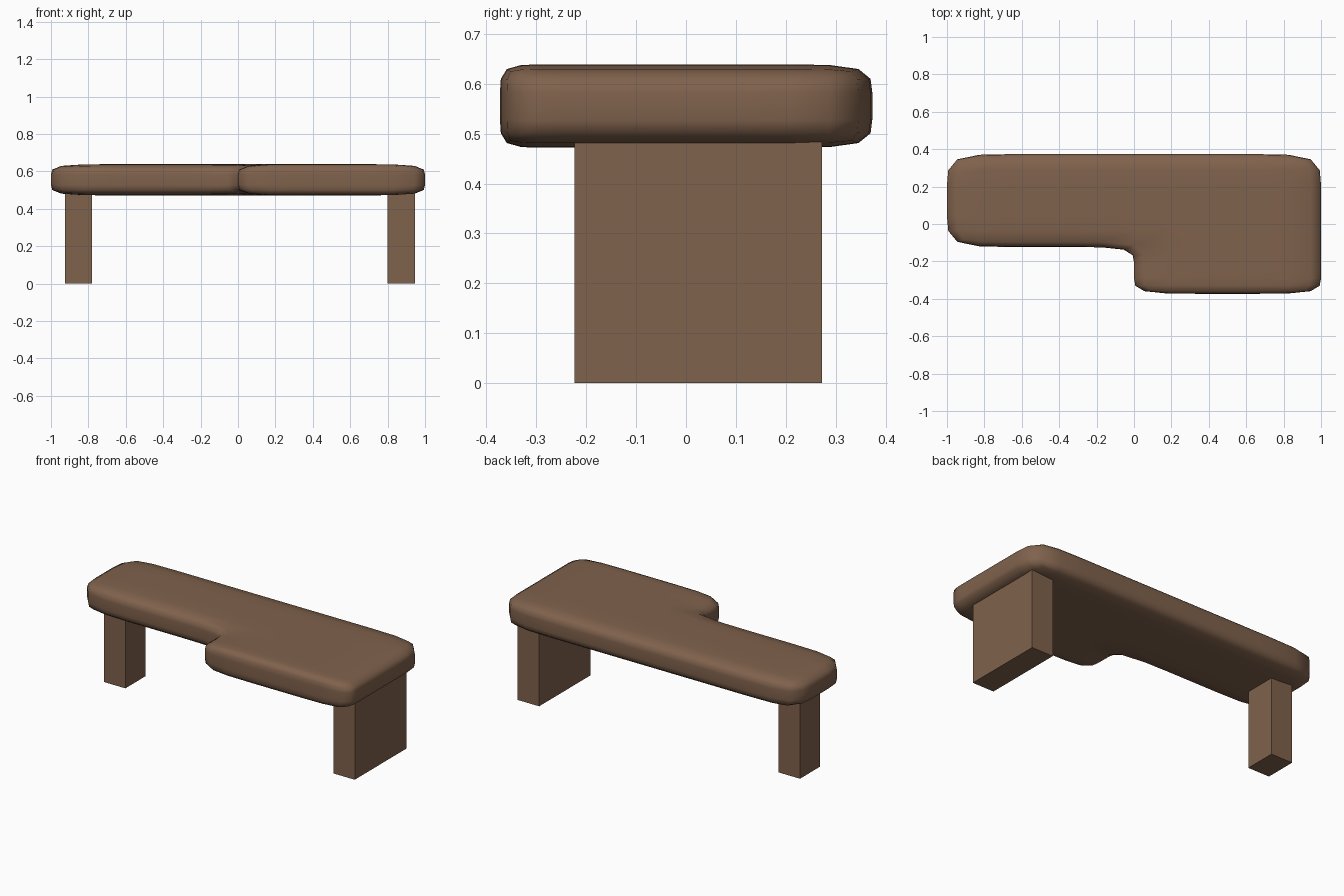
import bpy, bmesh

if "Cube" in bpy.data.objects:
    bpy.data.objects.remove(bpy.data.objects["Cube"])

wood = bpy.data.materials.new("brown wood")
wood.diffuse_color = (0.215, 0.122, 0.073, 1.0)
wood.use_nodes = True
wood.node_tree.nodes["Principled BSDF"].inputs["Base Color"].default_value = wood.diffuse_color


def add_object(name, bm):
    bmesh.ops.recalc_face_normals(bm, faces=bm.faces[:])
    mesh = bpy.data.meshes.new(name)
    bm.to_mesh(mesh)
    bm.free()
    mesh.materials.append(wood)
    ob = bpy.data.objects.new(name, mesh)
    bpy.context.collection.objects.link(ob)
    return ob


def add_box(name, x0, x1, y0, y1, z0, z1):
    bm = bmesh.new()
    bmesh.ops.create_cube(bm, size=1.0)
    for v in bm.verts:
        v.co = (x1 if v.co.x > 0 else x0,
                y1 if v.co.y > 0 else y0,
                z1 if v.co.z > 0 else z0)
    return add_object(name, bm)


# Seat: L-shaped slab cage, each block cut in thirds, then softened
xs = [-1 + i / 3 for i in range(7)]
ys = [-0.373 + i * 0.083 for i in range(3)] + [-0.123 + i * 0.1655 for i in range(4)]
zs = [0.472 + i * 0.167 / 3 for i in range(4)]


def solid(i, j, k):
    return 0 <= i < 6 and 0 <= j < 6 and 0 <= k < 3 and not (i < 3 and j < 3)


bm = bmesh.new()
cache = {}


def vert(key):
    if key not in cache:
        i, j, k = key
        cache[key] = bm.verts.new((xs[i], ys[j], zs[k]))
    return cache[key]


for i in range(6):
    for j in range(6):
        for k in range(3):
            if not solid(i, j, k):
                continue
            for axis in range(3):
                for side in (0, 1):
                    nb = [i, j, k]
                    nb[axis] += 2 * side - 1
                    if solid(*nb):
                        continue
                    quad = []
                    for a, b in ((0, 0), (1, 0), (1, 1), (0, 1)):
                        p = [i, j, k]
                        p[axis] += side
                        p[(axis + 1) % 3] += a
                        p[(axis + 2) % 3] += b
                        quad.append(vert(tuple(p)))
                    bm.faces.new(quad)

seat = add_object("seat", bm)
for p in seat.data.polygons:
    p.use_smooth = True
sub = seat.modifiers.new("soften", 'SUBSURF')
sub.levels = 1
sub.render_levels = 1

# Legs: narrow post on the left, wide panel on the right
add_box("left_leg", -0.925, -0.78, 0.028, 0.222, 0.0, 0.484)
add_box("right_leg", 0.80, 0.945, -0.224, 0.273, 0.0, 0.484)
